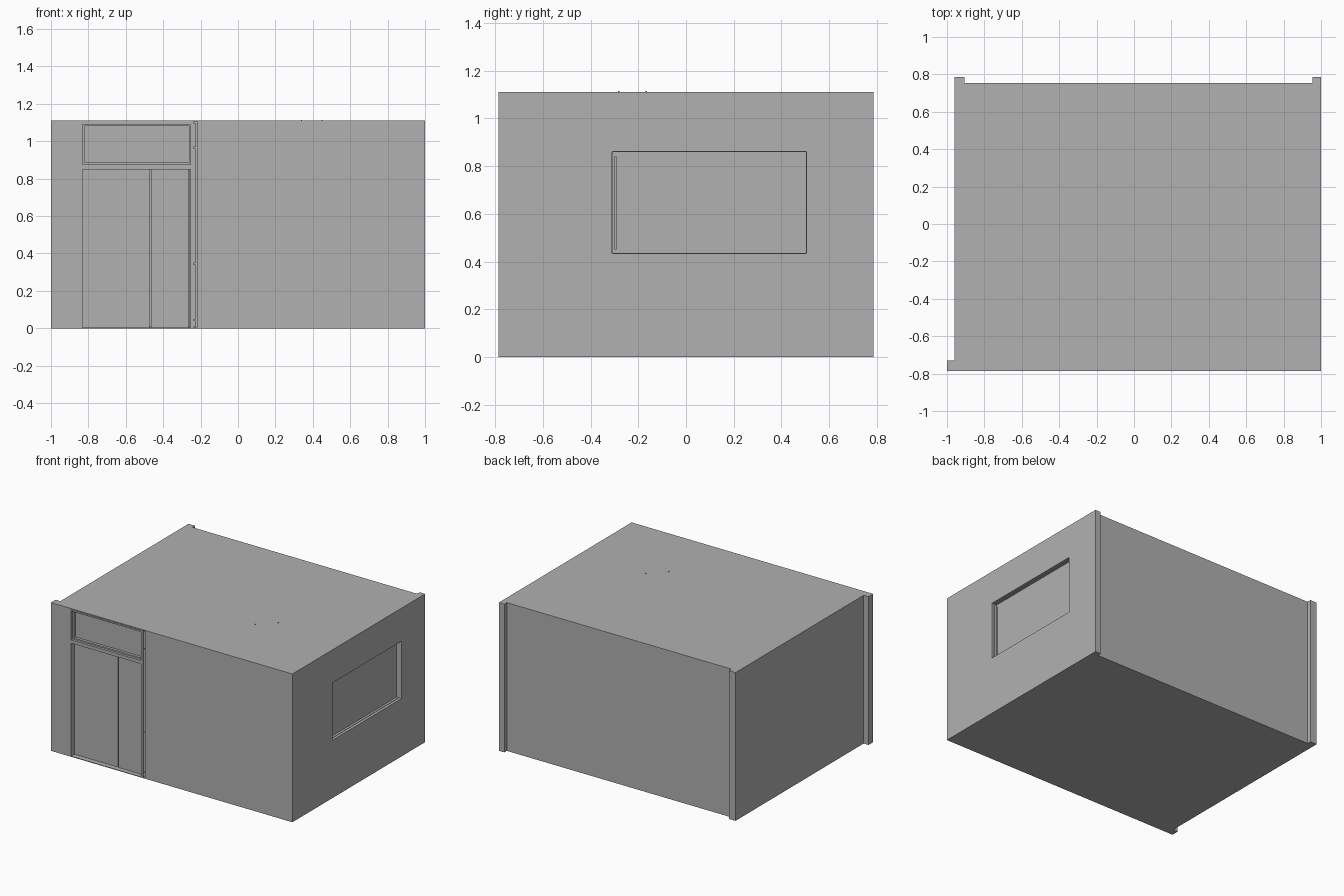
import bpy, bmesh

if "Cube" in bpy.data.objects:
    bpy.data.objects.remove(bpy.data.objects["Cube"])

H = 1.11            # room height
FRONT, BACK = -0.785, 0.785

grey = bpy.data.materials.new("mid_grey")
grey.diffuse_color = (0.44, 0.44, 0.44, 1)
grey.use_nodes = True
grey.node_tree.nodes["Principled BSDF"].inputs["Base Color"].default_value = grey.diffuse_color


def box(name, x, y, z):
    """Axis-aligned box from three (min, max) ranges."""
    bm = bmesh.new()
    bmesh.ops.create_cube(bm, size=1)
    for v in bm.verts:
        v.co = [r[0] + (c + 0.5) * (r[1] - r[0]) for c, r in zip(v.co, (x, y, z))]
    mesh = bpy.data.meshes.new(name)
    bm.to_mesh(mesh)
    bm.free()
    mesh.materials.append(grey)
    obj = bpy.data.objects.new(name, mesh)
    bpy.context.collection.objects.link(obj)
    return obj


def cut(obj, x, y, z):
    """Cut a box-shaped opening and discard the cutter."""
    cutter = box("cutter", x, y, z)
    mod = obj.modifiers.new("opening", 'BOOLEAN')
    mod.operation, mod.solver, mod.object = 'DIFFERENCE', 'EXACT', cutter
    bpy.context.view_layer.objects.active = obj
    bpy.ops.object.modifier_apply(modifier=mod.name)
    bpy.data.objects.remove(cutter)


def frame(name, x, y, z, hole_x, hole_y, hole_z):
    cut(box(name, x, y, z), hole_x, hole_y, hole_z)


# Walls; the side and front walls run past the corners
front = box("front_wall", (-1, 1), (FRONT, -0.73), (0, H))
left = box("left_wall", (-0.96, -0.905), (-0.73, BACK), (0, H))
back = box("back_wall", (-0.905, 0.955), (0.70, 0.755), (0, H))
right = box("right_wall", (0.955, 1), (-0.73, BACK), (0, H))

# Floor and ceiling
box("floor", (-0.905, 0.955), (-0.73, 0.70), (0, 0.01))
box("ceiling", (-0.905, 0.955), (-0.73, 0.70), (H - 0.01, H))

# Doorway, transom and shadow groove in the front wall
through = (-0.9, -0.6)
cut(front, (-0.832, -0.255), through, (0.005, 0.85))
cut(front, (-0.832, -0.255), through, (0.875, 1.09))
cut(front, (-0.238, -0.22), (-0.9, FRONT + 0.02), (0.005, 1.105))
cut(front, (-0.838, -0.238), (-0.9, FRONT + 0.004), (1.1, 1.105))

# Strip filling most of the groove, in sections with thin joints
joints = (0.005, 0.045, 0.345, 0.965, 1.1)
for low, high in zip(joints, joints[1:]):
    box("groove_strip", (-0.237, -0.226), (FRONT + 0.008, FRONT + 0.022),
        (low + 0.003, high - 0.003))

# Door leaves
box("door_leaf", (-0.832, -0.472), (FRONT + 0.038, FRONT + 0.052), (0.005, 0.85))
box("door_side_panel", (-0.465, -0.263), (FRONT + 0.035, FRONT + 0.05), (0.005, 0.85))
box("door_jamb", (-0.258, -0.255), (FRONT + 0.03, FRONT + 0.055), (0.005, 0.85))

# Transom window
frame("transom_frame", (-0.832, -0.255), (FRONT + 0.018, -0.73), (0.875, 1.09),
      (-0.822, -0.263), through, (0.885, 1.082))
box("transom_pane", (-0.822, -0.263), (FRONT + 0.038, FRONT + 0.045), (0.885, 1.082))

# Side window
cut(right, (0.9, 1.1), (-0.31, 0.505), (0.433, 0.862))
frame("window_frame", (0.955, 0.98), (-0.31, 0.505), (0.433, 0.862),
      (0.9, 1.1), (-0.307, 0.502), (0.436, 0.859))
pane = box("window_pane", (0.957, 0.963), (-0.307, 0.502), (0.436, 0.859))
cut(pane, (0.9, 1.1), (-0.298, -0.294), (0.45, 0.84))

# Cable ends poking through the ceiling
for x, y in ((0.34, -0.281), (0.45, -0.167)):
    box("cable_end", (x - 0.003, x + 0.003), (y - 0.003, y + 0.003), (H - 0.05, H + 0.004))
